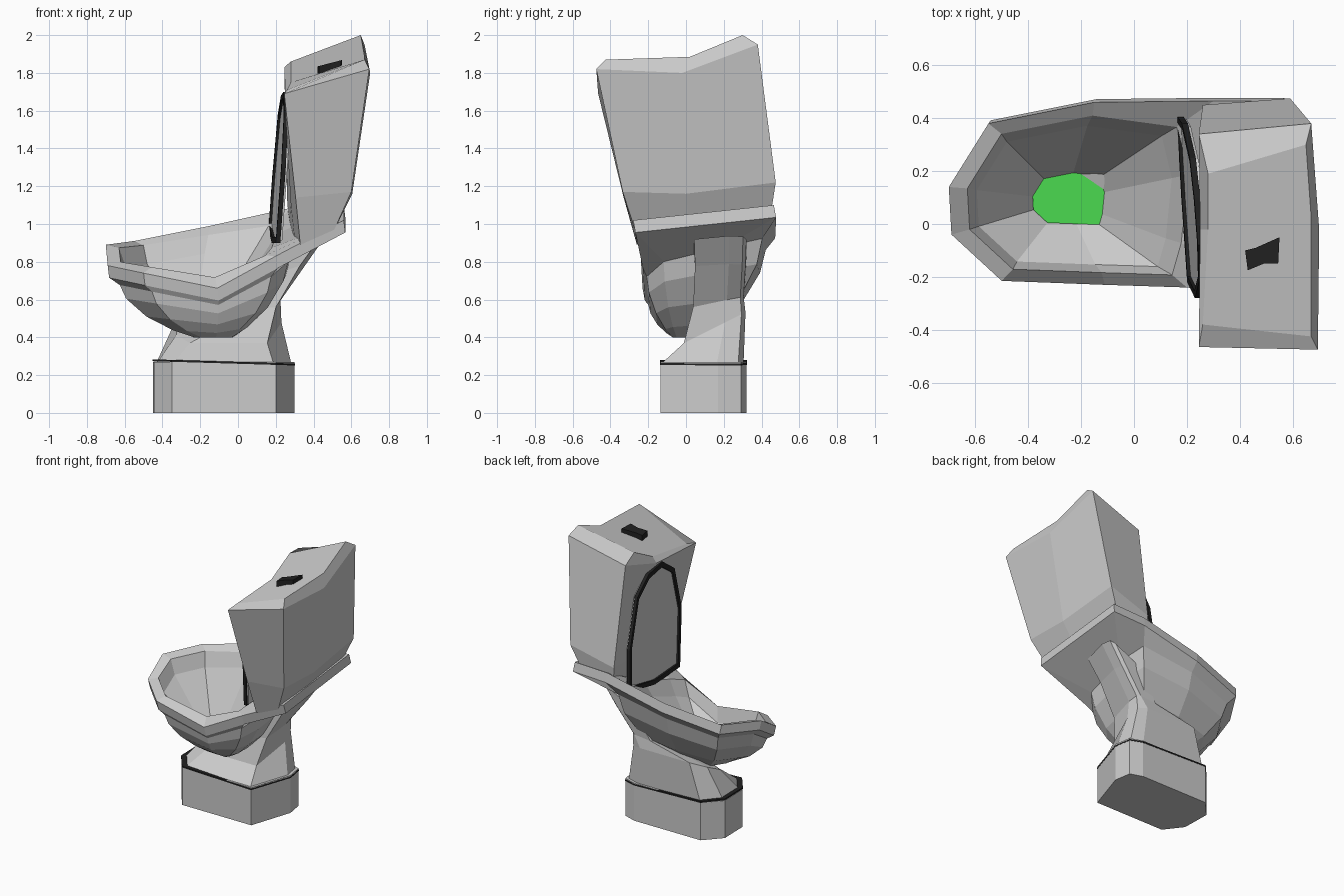
import bpy, bmesh
from mathutils import Vector

if "Cube" in bpy.data.objects:
    bpy.data.objects.remove(bpy.data.objects["Cube"])


def material(name, rgb):
    m = bpy.data.materials.new(name)
    m.diffuse_color = (*rgb, 1)
    m.use_nodes = True
    m.node_tree.nodes["Principled BSDF"].inputs["Base Color"].default_value = m.diffuse_color
    return m


BLACK = material("black", (0.015, 0.015, 0.015))
GREEN = material("green", (0.07, 0.7, 0.08))


def loft(name, rings, mat=None, closed=False):
    """Skin equal-length point loops; cap the ends, or join them if closed."""
    bm = bmesh.new()
    loops = [[bm.verts.new(p) for p in r] for r in rings]
    n = len(loops[0])
    pairs = list(zip(loops, loops[1:]))
    if closed:
        pairs.append((loops[-1], loops[0]))
    for a, b in pairs:
        for i in range(n):
            j = (i + 1) % n
            bm.faces.new((a[i], a[j], b[j], b[i]))
    if not closed:
        bm.faces.new(loops[0])
        bm.faces.new(loops[-1])
    bmesh.ops.recalc_face_normals(bm, faces=bm.faces)
    me = bpy.data.meshes.new(name)
    bm.to_mesh(me)
    bm.free()
    if mat:
        me.materials.append(mat)
    ob = bpy.data.objects.new(name, me)
    bpy.context.collection.objects.link(ob)
    return ob


def shrink(ring, centre, fxy, fz):
    """Pull a loop towards a centre, with separate amounts for plan and height."""
    c = Vector(centre)
    return [p + Vector(((c.x - p.x) * fxy, (c.y - p.y) * fxy, (c.z - p.z) * fz))
            for p in ring]


def shift(ring, d):
    return [p + Vector(d) for p in ring]


# base block
foot = [(-.35, -.135), (.2, -.135), (.30, .17), (.28, .29),
        (.19, .32), (-.34, .32), (-.45, .2), (-.445, -.01)]
loft("base", [[Vector((x, y, z)) for x, y in foot] for z in (0, .27)])

# thin tilted band on top of the base
loft("base_band", [[Vector((x * 1.003, .09 + (y - .09) * 1.01, .27 - .03 * x + dz))
                    for x, y in foot] for dz in (-.01, 0)], BLACK)

# pedestal narrowing to a neck that bends back under the tank
ped = []
for cx, cy, cz, wx, wy, tilt_x, tilt_y in [(-.075, .09, .27, .71, .43, 0, 0),
                                           (-.05, .15, .45, .56, .33, 0, .5),
                                           (.135, .17, .58, .18, .27, .1, .2),
                                           (.235, .18, .75, .25, .27, .3, 0),
                                           (.33, .18, .87, .27, .28, .5, 0)]:
    ring = []
    for x, y in foot:
        dx, dy = (x + .075) / .75 * wx, (y - .09) / .46 * wy
        ring.append(Vector((cx + dx, cy + dy, cz + dx * tilt_x + dy * tilt_y)))
    ped.append(ring)
loft("pedestal", ped)

# bowl with rim plate: outside, rim and basin in one skin
rim = [Vector(p) for p in [
    (.56, -.28, 1.02), (.2, -.24, .83), (-.11, -.23, .66), (-.5, -.215, .74),
    (-.69, -.04, .78), (-.70, .14, .89), (-.55, .38, .91), (-.15, .46, .99),
    (.3, .465, 1.09), (.56, .465, 1.10)]]
basin, belly = list(rim), list(rim)
for i, p, q in [(0, (.24, -.1, .89), (.30, -.14, .92)),
                (8, (.22, .41, 1.06), (.29, .44, 1.06)),
                (9, (.27, .2, 1.0), (.33, .22, 1.01))]:
    basin[i], belly[i] = Vector(p), Vector(q)
low = (.008, .012, -.065)
under = (-.12, -.03, .40)
floor = (-.26, .09, .50)
skin = [shrink(shift(belly, low), under, a, b)
        for a, b in [(.8, 1), (.6, .88), (.35, .65), (.16, .35), (.1, .12)]]
skin += [shift(rim, low), rim, shrink(basin, (-.2, .1, .84), .14, .32)]
skin += [shrink(basin, floor, a, b) for a, b in [(.24, .3), (.74, 1)]]
loft("bowl", skin)

# water
loft("water", [shift(shrink(basin, floor, .72, 1), (0, 0, dz)) for dz in (.0, .014)], GREEN)

# tank: loops run front-left, front-right, mid-right, back-right, back-left, mid-left
tank = [
    [(.33, -.26, .89), (.51, -.27, .97), (.52, .02, .99), (.52, .45, 1.06), (.27, .44, 1.0), (.30, .02, .92)],
    [(.305, -.33, 1.14), (.60, -.335, 1.17), (.605, .0, 1.16), (.59, .475, 1.22), (.26, .45, 1.13), (.28, .0, 1.1)],
    [(.245, -.465, 1.69), (.695, -.475, 1.82), (.70, -.02, 1.80), (.67, .38, 1.95), (.245, .34, 1.83), (.25, -.02, 1.71)],
    [(.26, -.38, 1.71), (.67, -.425, 1.87), (.67, .02, 1.885), (.65, .30, 2.0), (.28, .19, 1.86), (.28, -.02, 1.75)]]
loft("tank", [[Vector(p) for p in r] for r in tank])

# raised lid and seat ring, leaning on the tank
outline = [(.41, .97), (.38, 1.25), (.25, 1.58), (.10, 1.68), (-.08, 1.70),
           (-.22, 1.60), (-.28, 1.3), (-.22, .90), (.1, .90)]


def upright(s, dx):
    pts = []
    for y, z in outline:
        y, z = .06 + (y - .06) * s, 1.28 + (z - 1.28) * s
        pts.append(Vector((.197 + .0625 * (z - .9) - .07 * (y - .05) + dx, y, z)))
    return pts


loft("lid", [upright(.97, -.002), upright(.97, .018)])
loft("seat", [upright(1, -.015), upright(1, .008), upright(.92, .008), upright(.92, -.015)],
     BLACK, closed=True)

# flush handle
handle = [(.42, -.10), (.46, -.09), (.55, -.05), (.545, -.15), (.49, -.15), (.43, -.175)]
loft("flush_handle", [[Vector((x, y, 1.70 + .26 * x + dz)) for x, y in handle]
                      for dz in (-.03, .025)], BLACK)
